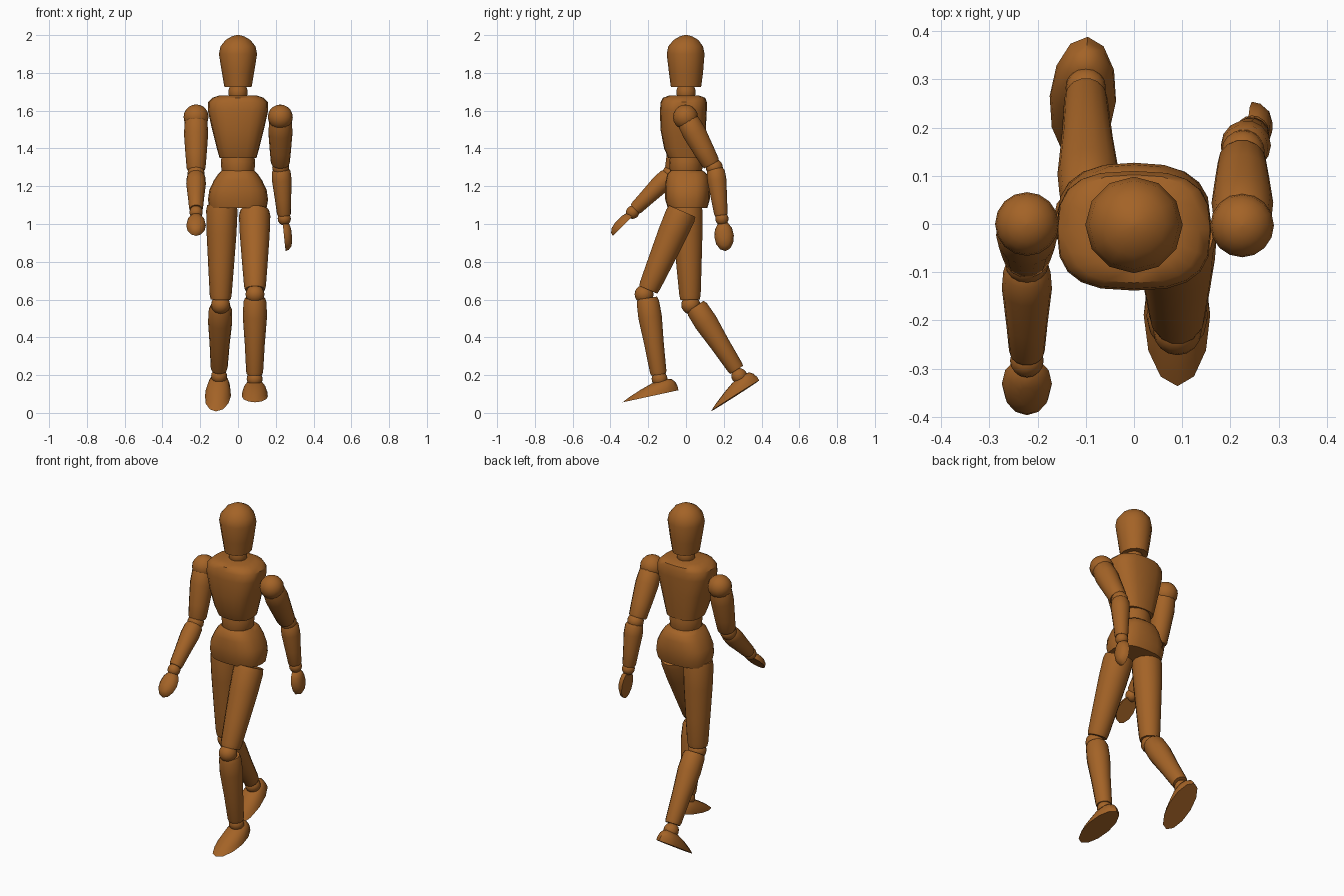
import bpy, math
from mathutils import Vector, Matrix

if "Cube" in bpy.data.objects:
    bpy.data.objects.remove(bpy.data.objects["Cube"])

wood = bpy.data.materials.new("warm brown wood")
wood.diffuse_color = (0.37, 0.125, 0.02, 1)
wood.use_nodes = True
wood.node_tree.nodes["Principled BSDF"].inputs["Base Color"].default_value = wood.diffuse_color


def skin(name, rings):
    """Join closed rings of points into a capped solid."""
    n = len(rings[0])
    verts = [p for r in rings for p in r]
    faces = [tuple(range(n))[::-1], tuple(range(len(verts) - n, len(verts)))]
    for k in range(len(rings) - 1):
        for i in range(n):
            j = (i + 1) % n
            faces.append((k*n + i, k*n + j, k*n + n + j, k*n + n + i))
    me = bpy.data.meshes.new(name)
    me.from_pydata(verts, [], faces)
    me.materials.append(wood)
    ob = bpy.data.objects.new(name, me)
    bpy.context.collection.objects.link(ob)
    bpy.ops.object.select_all(action='DESELECT')
    ob.select_set(True)
    bpy.context.view_layer.objects.active = ob
    bpy.ops.object.shade_smooth_by_angle(angle=math.radians(40))
    return ob


def oval(n, rx, ry, power=2.0):
    out = []
    for i in range(n):
        a = 2 * math.pi * i / n
        c, s = math.cos(a), math.sin(a)
        e = 2 / power
        out.append((rx * math.copysign(abs(c)**e, c), ry * math.copysign(abs(s)**e, s)))
    return out


def body(name, levels, n=12, power=2.0):
    """Upright part from levels (z, y centre, half width, half depth)."""
    skin(name, [[Vector((x, y + cy, z)) for x, y in oval(n, rx, ry, power)]
                for z, cy, rx, ry in levels])


def limb(name, a, b, profile, n=14):
    """Turned part between two points, profile of (fraction, radius)."""
    a, b = Vector(a), Vector(b)
    d = (b - a).normalized()
    u = Vector((1, 0, 0))
    u = (u - d * u.dot(d)).normalized()
    v = d.cross(u)
    skin(name, [[a.lerp(b, t) + u*x + v*y for x, y in oval(n, r, r)] for t, r in profile])


def ball(name, c, r):
    c = Vector(c)
    limb(name, c - Vector((0, 0, r)), c + Vector((0, 0, r)),
         [((1 - math.cos(math.pi*k/10)) / 2, max(r * math.sin(math.pi*k/10), 0.002))
          for k in range(11)], 16)


def pad(name, a, b, up, levels, n=12):
    """Flat-soled dome from a to b, levels of (height, start, end, half width)."""
    a, b, up = Vector(a), Vector(b), Vector(up)
    d = (b - a).normalized()
    up = (up - d * up.dot(d)).normalized()
    side = up.cross(d)
    size = (b - a).length
    skin(name, [[a + up*h + d*(size*(s + e)/2 + x) + side*y
                 for x, y in oval(n, size*(e - s)/2, w)] for h, s, e, w in levels])


# head and neck
body("head", [(1.725, 0, .072, .08), (1.8, 0, .085, .09), (1.9, -.002, .101, .1),
              (1.94, -.002, .093, .092), (1.975, 0, .065, .065),
              (1.993, 0, .033, .033), (2.0, 0, .008, .008)])
body("neck", [(1.66, 0, .04, .04), (1.685, 0, .05, .05), (1.71, 0, .05, .05),
              (1.74, 0, .04, .04)], 16)

# torso
body("chest", [(1.35, -.002, .098, .092), (1.4, -.01, .112, .106), (1.5, -.015, .137, .12),
               (1.6, -.014, .16, .124), (1.645, -.012, .158, .122),
               (1.668, -.01, .135, .112), (1.68, -.01, .1, .08)], 20, 2.8)
body("waist", [(1.265, 0, .08, .08), (1.29, 0, .088, .086), (1.33, 0, .091, .088),
               (1.365, 0, .085, .083)], 16)
body("pelvis", [(1.085, .008, .152, .105), (1.13, .008, .159, .118), (1.18, .008, .152, .119),
                (1.23, .008, .128, .115), (1.265, .006, .105, .105),
                (1.283, .004, .085, .085)], 20, 2.6)

UPPER_ARM = [(0, .052), (.06, .06), (.3, .064), (.7, .056), (.96, .05), (1, .045)]
FOREARM = [(0, .04), (.06, .049), (.25, .052), (.65, .043), (.96, .037), (1, .033)]
THIGH = [(0, .078), (.06, .083), (.3, .079), (.65, .068), (.95, .058), (1, .053)]
SHIN = [(0, .053), (.05, .061), (.25, .064), (.6, .053), (.96, .045), (1, .041)]
HAND = [(0, 0, 1, .052), (.018, .03, .97, .048), (.034, .12, .85, .034), (.041, .3, .65, .014)]
FOOT = [(0, 0, 1, .069), (.02, .14, 1, .066), (.045, .36, .98, .055),
        (.064, .56, .93, .037), (.07, .68, .86, .015)]

# arms: joints are shoulder, upper end, lower start, wrist, hand tip, back of hand
arms = {
    "right": dict(shoulder=(-.222, 0, 1.567), upper=((-.222, -.005, 1.56), (-.222, -.065, 1.285)),
                  elbow=(-.222, -.08, 1.268), fore=((-.222, -.088, 1.258), (-.222, -.27, 1.078)),
                  wrist=(-.222, -.283, 1.062),
                  hand=((-.222, -.275, 1.048), (-.222, -.387, .937)), back=(0, -.76, .65)),
    "left": dict(shoulder=(.224, -.003, 1.566), upper=((.225, .005, 1.555), (.224, .135, 1.315)),
                 elbow=(.226, .15, 1.3), fore=((.228, .156, 1.293), (.244, .186, 1.045)),
                 wrist=(.245, .19, 1.028),
                 hand=((.236, .195, 1.015), (.252, .208, .857)), back=(1, 0, 0)),
}
for s, p in arms.items():
    ball(s + "_shoulder", p["shoulder"], .066)
    limb(s + "_upper_arm", *p["upper"], UPPER_ARM)
    ball(s + "_elbow", p["elbow"], .045)
    limb(s + "_forearm", *p["fore"], FOREARM)
    ball(s + "_wrist", p["wrist"], .035)
    pad(s + "_hand", *p["hand"], p["back"], HAND)

# legs in mid stride
legs = {
    "right": dict(thigh=((-.085, .005, 1.1), (-.092, .022, .6)), knee=(-.092, .025, .572),
                  shin=((-.093, .05, .565), (-.1, .268, .228)), ankle=(-.1, .282, .195),
                  foot=((-.116, .132, .008), (-.096, .388, .172))),
    "left": dict(thigh=((.088, -.02, 1.068), (.09, -.2, .652)), knee=(.09, -.222, .628),
                 shin=((.09, -.205, .608), (.088, -.145, .203)), ankle=(.088, -.14, .18),
                 foot=((.09, -.336, .056), (.088, -.04, .12))),
}
for s, p in legs.items():
    limb(s + "_thigh", *p["thigh"], THIGH)
    ball(s + "_knee", p["knee"], .05)
    limb(s + "_shin", *p["shin"], SHIN)
    ball(s + "_ankle", p["ankle"], .042)
    pad(s + "_foot", *p["foot"], (0, 0, 1), FOOT)
